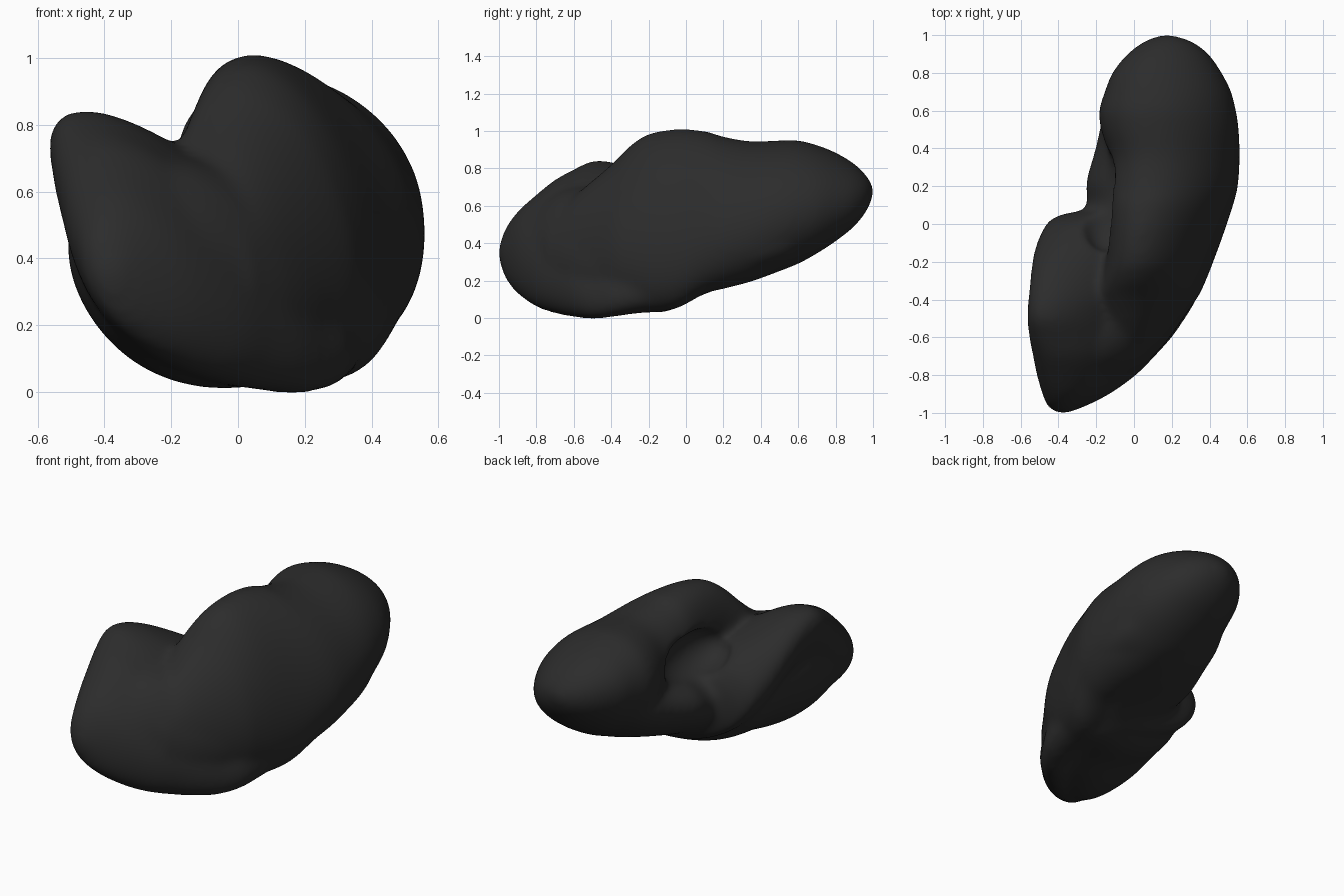
import bpy, bmesh, math
from mathutils import Vector

if "Cube" in bpy.data.objects:
    bpy.data.objects.remove(bpy.data.objects["Cube"])


def spline(rows, steps=4):
    """Catmull-Rom through the section rows."""
    rows = [Vector(r) for r in rows]
    out = []
    for i in range(len(rows) - 1):
        a, b = rows[max(i - 1, 0)], rows[i]
        c, d = rows[i + 1], rows[min(i + 2, len(rows) - 1)]
        for k in range(steps):
            u = k / steps
            out.append(0.5 * (2 * b + (c - a) * u + (2 * a - 5 * b + 4 * c - d) * u**2
                              + (3 * b - a - 3 * c + d) * u**3))
    return out + [rows[-1]]


def loft(bm, rows, n=64):
    """Skin leaning ellipses; row = y, x min, x max, z min, z max, lean."""
    rings = []
    for y, x0, x1, z0, z1, lean in spline(rows):
        phi = math.asin(lean)
        ring = []
        for i in range(n):
            t = 2 * math.pi * i / n
            ring.append(bm.verts.new(((x0 + x1) / 2 + (x1 - x0) / 2 * math.cos(t), y,
                                      (z0 + z1) / 2 + (z1 - z0) / 2 * math.sin(t + phi))))
        rings.append(ring)
    for a, b in zip(rings, rings[1:]):
        for i in range(n):
            j = (i + 1) % n
            bm.faces.new((a[i], a[j], b[j], b[i]))
    bm.faces.new(rings[0])
    bm.faces.new(rings[-1])


bm = bmesh.new()

# Main body: rear lobe and tall middle
loft(bm, [
    (-.75, -.16, .05, .13, .50, -.1),
    (-.60, -.20, .18, .05, .65, -.15),
    (-.40, -.22, .33, .04, .82, -.25),
    (-.30, -.18, .38, .04, .92, -.35),
    (-.20, -.15, .42, .03, .985, -.4),
    (-.05, -.135, .475, .05, 1.01, -.42),
    (.10, -.13, .525, .13, 1.0, -.4),
    (.20, -.13, .55, .155, .97, -.34),
    (.35, -.13, .56, .195, .945, -.28),
    (.50, -.175, .555, .25, .95, -.22),
    (.60, -.185, .54, .29, .95, -.2),
    (.70, -.155, .515, .345, .925, -.2),
    (.80, -.115, .465, .41, .885, -.2),
    (.90, -.035, .395, .49, .825, -.2),
    (.97, .06, .30, .58, .755, -.15),
    (1.005, .16, .18, .67, .69, 0)])

# Front lobe, leaning up to the left and ending beside the hollow
loft(bm, [
    (-1.005, -.39, -.37, .34, .36, 0),
    (-.97, -.455, -.27, .22, .47, -.3),
    (-.90, -.485, -.13, .13, .57, -.4),
    (-.80, -.515, .01, .06, .66, -.5),
    (-.70, -.535, .11, .025, .74, -.58),
    (-.60, -.555, .20, .005, .795, -.68),
    (-.50, -.565, .27, -.005, .84, -.75),
    (-.40, -.56, .33, .005, .835, -.75),
    (-.30, -.55, .36, .02, .80, -.72),
    (-.20, -.54, .38, .03, .75, -.66),
    (-.10, -.515, .40, .035, .69, -.55),
    (.00, -.465, .42, .08, .62, -.4),
    (.045, -.40, .41, .11, .57, -.25),
    (.07, -.28, .40, .13, .55, -.2)])

# Core filling between the lobes and forming the low lip of the hollow
loft(bm, [
    (-.90, -.44, -.16, .16, .50, -.2),
    (-.70, -.49, .10, .04, .67, -.2),
    (-.50, -.51, .26, .01, .71, -.22),
    (-.30, -.48, .36, .03, .70, -.22),
    (-.10, -.41, .45, .04, .62, -.2),
    (.08, -.26, .50, .12, .57, -.2),
    (.22, -.255, .53, .17, .59, -.2),
    (.40, -.205, .54, .22, .62, -.2),
    (.58, -.16, .51, .29, .68, -.2),
    (.75, -.06, .42, .42, .75, -.1)])

bmesh.ops.recalc_face_normals(bm, faces=bm.faces)
mesh = bpy.data.meshes.new("bean_body")
bm.to_mesh(mesh)
bm.free()
body = bpy.data.objects.new("bean_body", mesh)
bpy.context.collection.objects.link(body)

mat = bpy.data.materials.new("dark_grey")
mat.diffuse_color = (.025, .025, .025, 1)
mat.use_nodes = True
mat.node_tree.nodes["Principled BSDF"].inputs["Base Color"].default_value = mat.diffuse_color
mesh.materials.append(mat)

# Hollow between the lobes
bpy.ops.mesh.primitive_uv_sphere_add(segments=32, ring_count=16, location=(-.15, .12, .68))
hollow = bpy.context.object
hollow.name = "hollow_cutter"
hollow.scale = (.15, .27, .14)
hollow.hide_render = True


def fuse(name):
    """Merge everything into one closed skin."""
    m = body.modifiers.new(name, 'REMESH')
    m.mode, m.voxel_size, m.use_smooth_shade = 'VOXEL', .016, True


# Fuse the lobes, cut the hollow, then soften the joins
fuse("Fuse")
m = body.modifiers.new("Hollow", 'BOOLEAN')
m.object, m.operation, m.solver = hollow, 'DIFFERENCE', 'EXACT'
fuse("Skin")
m = body.modifiers.new("Soften", 'SMOOTH')
m.factor, m.iterations = .5, 18
bpy.context.view_layer.update()
baked = bpy.data.meshes.new_from_object(body.evaluated_get(bpy.context.evaluated_depsgraph_get()))
body.modifiers.clear()
body.data = baked
bpy.data.objects.remove(hollow)
for p in baked.polygons:
    p.use_smooth = True
baked.materials.clear()
baked.materials.append(mat)
